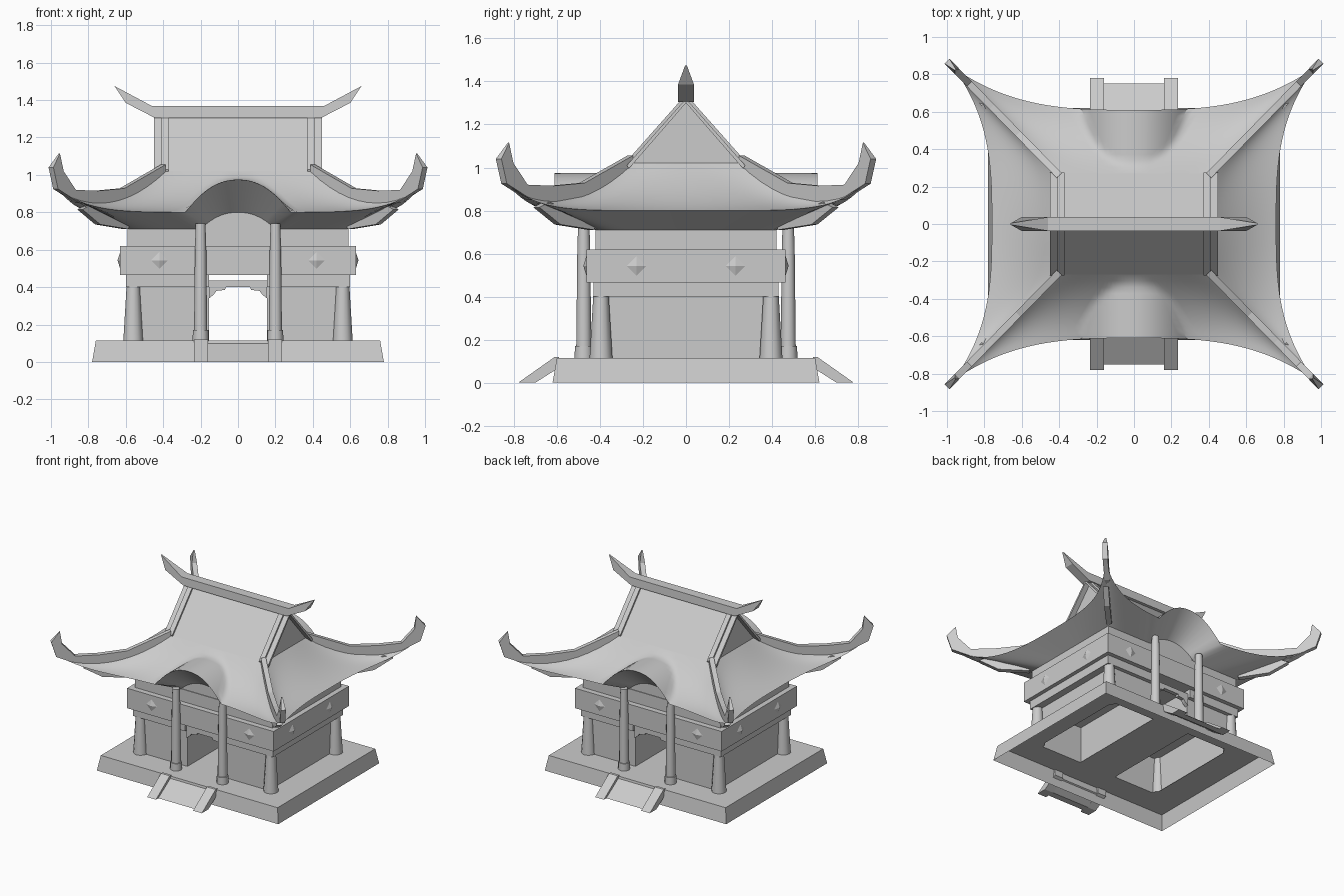
import bpy, bmesh, math
from mathutils import Vector

cube = bpy.data.objects.get("Cube")
if cube:
    bpy.data.objects.remove(cube, do_unlink=True)

stone = bpy.data.materials.new("plain_grey")
stone.use_nodes = True
stone.diffuse_color = (0.6, 0.6, 0.6, 1)
stone.node_tree.nodes["Principled BSDF"].inputs["Base Color"].default_value = (0.6, 0.6, 0.6, 1)


def finish(name, bm, smooth=False):
    bmesh.ops.remove_doubles(bm, verts=bm.verts, dist=0.0005)
    bmesh.ops.recalc_face_normals(bm, faces=bm.faces)
    me = bpy.data.meshes.new(name)
    bm.to_mesh(me)
    bm.free()
    ob = bpy.data.objects.new(name, me)
    bpy.context.collection.objects.link(ob)
    me.materials.append(stone)
    if smooth:
        bpy.ops.object.select_all(action='DESELECT')
        ob.select_set(True)
        bpy.context.view_layer.objects.active = ob
        bpy.ops.object.shade_smooth_by_angle(angle=math.radians(40))
    return ob


def loft(name, loops, caps=True, smooth=False):
    """Skin closed loops of points, one after the other."""
    bm = bmesh.new()
    rings = [[bm.verts.new(p) for p in loop] for loop in loops]
    n = len(rings[0])
    for a, b in zip(rings, rings[1:]):
        for i in range(n):
            j = (i + 1) % n
            bm.faces.new((a[i], a[j], b[j], b[i]))
    if caps:
        bm.faces.new(rings[0])
        bm.faces.new(rings[-1])
    return finish(name, bm, smooth)


def rect(x0, x1, y0, y1, z):
    return [(x0, y0, z), (x1, y0, z), (x1, y1, z), (x0, y1, z)]


def box(name, x0, x1, y0, y1, z0, z1):
    return loft(name, [rect(x0, x1, y0, y1, z0), rect(x0, x1, y0, y1, z1)])


def column(name, x, y, rings, n=12):
    loops = [[(x + r * math.cos(k * math.tau / n), y + r * math.sin(k * math.tau / n), z)
              for k in range(n)] for r, z in rings]
    return loft(name, loops, smooth=True)


def lerp(a, b, t):
    return a + (b - a) * t


SIGNS = (-1, 1)
CORNERS = [(sx, sy) for sx in SIGNS for sy in SIGNS]

# Base: open-bottomed skirt and a floor with openings under both rooms
loft("base_skirt", [rect(-.78, .78, -.62, .62, 0), rect(-.76, .76, -.6, .6, .115)], caps=False)
bm = bmesh.new()
xs, ys = (-.76, -.53, -.16, .16, .53, .76), (-.6, -.4, .4, .6)
for i in range(5):
    for j in range(3):
        if not (j == 1 and i in (1, 3)):
            bm.faces.new([bm.verts.new(p) for p in rect(xs[i], xs[i + 1], ys[j], ys[j + 1], .115)])
finish("base_floor", bm)

# Ramps with side rails, front and back
for s in SIGNS:
    side = "front" if s < 0 else "back"
    ramp = [(.75, 0), (.6, .1), (.6, .07), (.7, 0)]
    loft(side + "_ramp", [[(x, s * y, z) for y, z in ramp] for x in (-.16, .16)])
    rail = [(.78, 0), (.61, .12), (.59, .12), (.59, .07), (.7, 0)]
    for m in SIGNS:
        loft(side + "_ramp_rail", [[(m * x, s * y, z) for y, z in rail] for x in (.16, .235)])

# Side rooms with the beam above them
for m in SIGNS:
    x0, x1 = sorted((m * .155, m * .545))
    loft("room_walls", [rect(x0, x1, -.4, .4, .115), rect(x0, x1, -.4, .4, .4)], caps=False)
    x0, x1 = sorted((m * .155, m * .6))
    box("room_beam", x0, x1, -.43, .43, .4, .466)

# Wide band, upper wall and gable infill
box("wall_band", -.63, .63, -.463, .463, .465, .62)
box("upper_wall", -.59, .59, -.42, .42, .62, .715)
box("arch_wall", -.19, .19, -.415, .415, .7, .805)

# Diamond studs on the band
def stud(centre, across, out, r=.045):
    c, a, o, up = Vector(centre), Vector(across), Vector(out), Vector((0, 0, 1))
    bm = bmesh.new()
    ring = [bm.verts.new(c + d * r) for d in (a, up, -a, -up)]
    tip = bm.verts.new(c + o * .014)
    for i in range(4):
        bm.faces.new((ring[i], ring[(i + 1) % 4], tip))
    bm.faces.new(ring)
    finish("band_stud", bm)


for sx, sy in CORNERS:
    stud((sx * .42, sy * .463, .543), (1, 0, 0), (0, sy, 0))
    stud((sx * .63, sy * .23, .543), (0, 1, 0), (sx, 0, 0))
    # Corner and porch columns
    column("corner_column", sx * .56, sy * .395, [(.053, .115), (.036, .402)])
    column("porch_column", sx * .2, sy * .475,
           [(.043, .115), (.041, .17), (.035, .171), (.03, .62), (.026, .74)])

# Door lintels with corner brackets
half = [(.155, .435), (.155, .34), (.13, .36), (.115, .38), (.07, .385), (.065, .4)]
lintel = half + [(-x, z) for x, z in reversed(half)]
for s in SIGNS:
    loft("door_lintel", [[(x, s * y, z) for x, z in lintel] for y in (.38, .41)])

# Main roof: four sagging panels with lifted corners, and soffits below
N, ROWS = 48, 10


def arch(x, width, base, height):
    return base + height * max(0, 1 - (abs(x) / width) ** 2.2)


def front_point(u, v):
    a = abs(u)
    x = u * lerp(.41, .97, v)
    z = lerp(1.02, .8 + .13 * a ** 6, v) - (.03 + .07 * a * a) * 4 * v * (1 - v)
    y = lerp(.27, .61 + .23 * a ** 3, v)
    return x, y, max(z, arch(x, .28, .8, .175) if abs(x) < .28 else 0)


def side_point(u, v):
    a = abs(u)
    z = lerp(1.02, .8 + .13 * a ** 6, v) - (.03 + .07 * a * a) * 4 * v * (1 - v)
    return lerp(.41, .76 + .21 * a ** 3, v), u * lerp(.27, .84, v), z


bm = bmesh.new()
us = [2 * i / N - 1 for i in range(N + 1)]
for s in SIGNS:
    front = [[front_point(u, r / ROWS) for u in us] for r in range(ROWS + 1)]
    front.append([(u * .59, .42, arch(u * .59, .2, .71, .09)) for u in us])
    side = [[side_point(u, r / ROWS) for u in us] for r in range(ROWS + 1)]
    side.append([(.59, u * .42, .71) for u in us])
    for rows, fx, fy in ((front, 1, s), (side, s, 1)):
        grid = [[bm.verts.new((fx * x, fy * y, z)) for x, y, z in row] for row in rows]
        for a, b in zip(grid, grid[1:]):
            for i in range(N):
                bm.faces.new((a[i], a[i + 1], b[i + 1], b[i]))
finish("main_roof", bm, smooth=True)

# Upper gable roof with raised verges
loft("gable_wall", [[(x, -.275, 1), (x, .275, 1), (x, 0, 1.31)] for x in (-.41, .41)])


def chevron(name, x0, x1, lift):
    pts = [(-.275, 1.01 + lift), (0, 1.32 + lift), (.275, 1.01 + lift),
           (.265, .995), (0, 1.3), (-.265, .995)]
    loft(name, [[(x, y, z) for y, z in pts] for x in (x0, x1)])


chevron("gable_roof", -.45, .45, 0)
for m in SIGNS:
    chevron("gable_verge", m * .372, m * .41, .02)

# Top ridge with upswept ends
half = [(.445, 1.305), (.6, 1.385), (.66, 1.475), (.46, 1.368)]
ridge = half + [(-x, z) for x, z in reversed(half)]
loft("top_ridge", [[(x, s * (.004 if abs(x) > .65 else .037), z) for x, z in ridge] for s in SIGNS])

# Hip ridges ending in curled horns, with a rafter under each corner
hip = [(.4, 1.055), (.62, .928), (.76, .915), (.88, .92), (.945, 1.02), (.955, 1.115),
       (1, 1.04), (.975, .925), (.86, .85), (.76, .84), (.6, .87), (.4, .99)]
rafter = [(.59, .745), (.8, .84), (.845, .815), (.75, .735), (.6, .71)]
for sx, sy in CORNERS:
    for name, pts, w in (("hip_ridge", hip, .013), ("corner_rafter", rafter, .014)):
        loops = []
        for s in SIGNS:
            loops.append([])
            for x, z in pts:
                k = s * (.003 if z > 1.1 else w)
                y = .27 + 1.018 * (x - .41)
                if name == "corner_rafter":
                    y = .43 + 1.04 * (x - .59)
                loops[-1].append((sx * (x - k), sy * (y + k), z))
        loft(name, loops)
